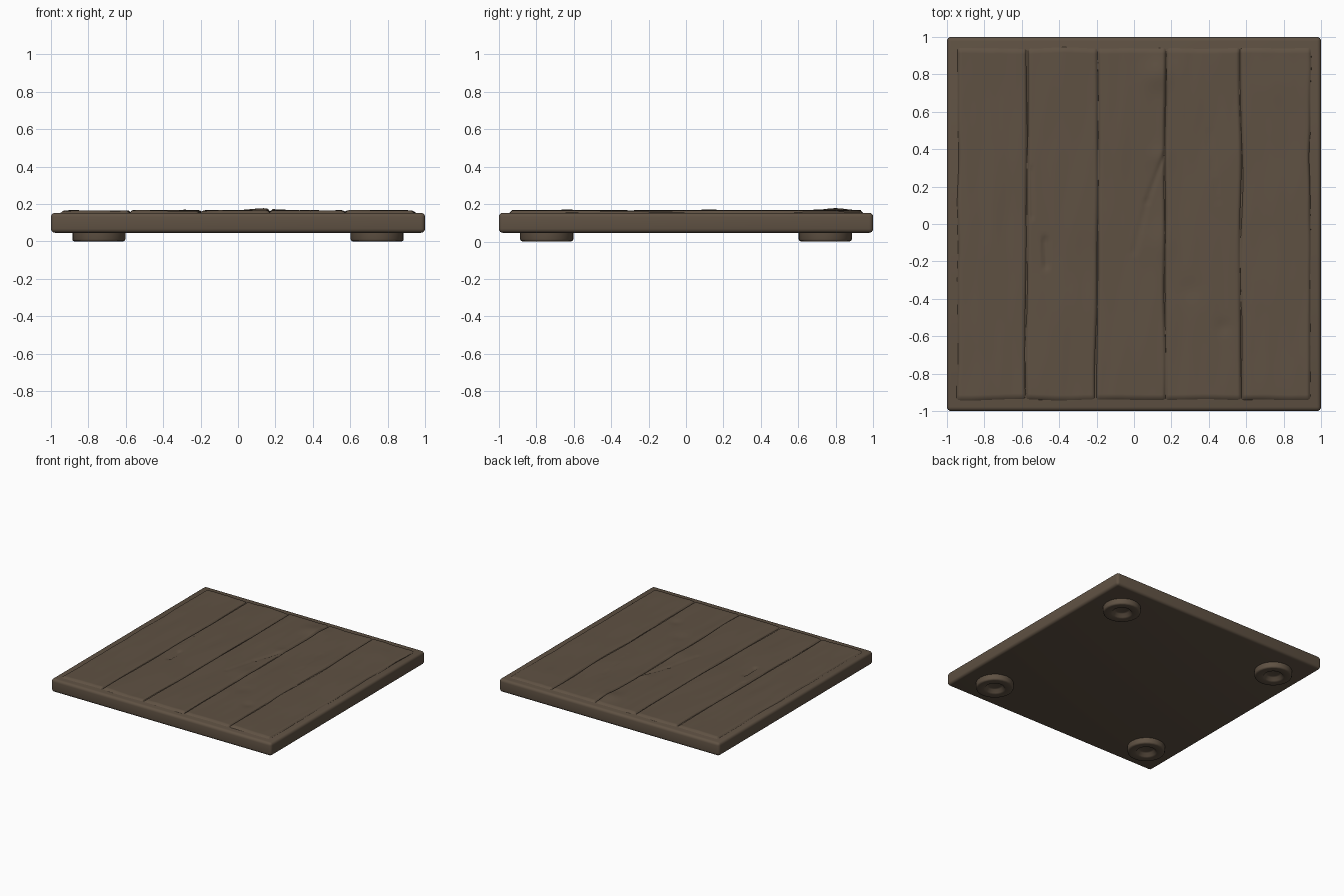
import bpy, bmesh, math
from mathutils import Vector, noise

if "Cube" in bpy.data.objects:
    bpy.data.objects.remove(bpy.data.objects["Cube"])

wood = bpy.data.materials.new("dark brown wood")
wood.diffuse_color = (0.115, 0.083, 0.056, 1)
wood.use_nodes = True
wood.node_tree.nodes["Principled BSDF"].inputs["Base Color"].default_value = wood.diffuse_color


def add(name, bm, angle=40):
    bmesh.ops.recalc_face_normals(bm, faces=bm.faces)
    me = bpy.data.meshes.new(name)
    bm.to_mesh(me)
    bm.free()
    me.materials.append(wood)
    ob = bpy.data.objects.new(name, me)
    bpy.context.collection.objects.link(ob)
    bpy.ops.object.select_all(action='DESELECT')
    ob.select_set(True)
    bpy.context.view_layer.objects.active = ob
    bpy.ops.object.shade_smooth_by_angle(angle=math.radians(angle))
    return ob


def gauss(d, w):
    return math.exp(-(d / w) ** 2)


def seg_dist(p, a, b):
    a, b = Vector(a), Vector(b)
    t = max(0, min(1, (p - a).dot(b - a) / (b - a).length_squared))
    return (p - a - (b - a) * t).length


# Square base slab with softly rounded edges
bm = bmesh.new()
bmesh.ops.create_cube(bm, size=1)
for v in bm.verts:
    v.co = (v.co.x * 2, v.co.y * 2, 0.1 + v.co.z * 0.107)
bmesh.ops.bevel(bm, geom=bm.edges[:], offset=0.022, segments=4,
                profile=0.5, affect='EDGES')
add("base_slab", bm)

# Cracks (start, end, width, depth) and swellings (centre, radius, height)
CRACKS = [((0.16, 0.37), (0.07, 0.12), 0.010, 0.007),
          ((0.07, 0.12), (0.0, -0.15), 0.010, 0.005),
          ((-0.475, -0.08), (-0.47, -0.23), 0.011, 0.014),
          ((-0.55, 0.30), (-0.545, 0.03), 0.007, 0.006),
          ((0.45, 0.12), (0.40, 0.5), 0.008, 0.003)]
BUMPS = [((0.13, 0.80), 0.08, 0.012), ((0.13, 0.36), 0.05, 0.005),
         ((0.12, -0.1), 0.10, 0.006), ((-0.35, 0.0), 0.2, 0.003),
         ((0.78, 0.75), 0.12, 0.005), ((0.3, -0.35), 0.06, -0.004),
         ((0.48, -0.55), 0.04, -0.005)]


def height(x, y, seed):
    p = Vector((x, y))
    z = 0.165
    z += 0.005 * noise.noise(Vector((x * 4, y * 2.2, seed)))
    z += 0.0025 * noise.noise(Vector((x * 14, y * 3, seed + 5)))
    for a, b, w, d in CRACKS:
        z -= d * gauss(seg_dist(p, a, b), w)
    for c, r, h in BUMPS:
        z += h * gauss((p - Vector(c)).length, r)
    return z


# Five weathered boards, worn down along their edges
LIMIT = 0.945
seams = [-LIMIT, -0.575, -0.197, 0.168, 0.57, LIMIT]
NX, NY = 36, 110


def seam_x(i, y):
    if i in (0, 5):
        return seams[i] + 0.008 * noise.noise(Vector((i, y * 4, 2)))
    return seams[i] + 0.012 * noise.noise(Vector((i * 3.7, y * 1.6, 9)))


for i in range(5):
    bm = bmesh.new()
    rows = []
    for k in range(NY + 1):
        t = k / NY
        row = []
        for j in range(NX + 1):
            # Samples are packed toward the board sides
            s = 0.5 - 0.5 * math.cos(math.pi * j / NX)
            y = (2 * t - 1) * LIMIT
            x0, x1 = seam_x(i, y), seam_x(i + 1, y)
            x = x0 + (x1 - x0) * s
            y += (2 * t - 1) * 0.008 * noise.noise(Vector((x * 4, 3, t)))
            worn0 = 0.7 + 0.6 * noise.noise(Vector((i * 5, y * 2, 1)))
            worn1 = 0.7 + 0.6 * noise.noise(Vector((i * 5 + 5, y * 2, 1)))
            drop = 0.017 * worn0 * gauss(x - x0, 0.009)
            drop += 0.017 * worn1 * gauss(x1 - x, 0.009)
            z = height(x, y, i * 7.3) - drop
            if k in (0, NY) or j in (0, NX):
                z = 0.148
            row.append(bm.verts.new((x, y, z)))
        rows.append(row)
    for a, b in zip(rows, rows[1:]):
        for j in range(NX):
            bm.faces.new((a[j], a[j + 1], b[j + 1], b[j]))
    ob = add("board_%d" % (i + 1), bm, 60)
    if ob.data.polygons[NX * NY // 2].normal.z < 0:
        ob.data.flip_normals()

# Four round feet with a hollow in the underside
PROFILE = [(0.142, 0.06), (0.142, 0.012), (0.138, 0.003), (0.128, 0.0),
           (0.085, 0.0), (0.072, 0.006), (0.06, 0.028), (0.045, 0.032)]
N = 24
for sx, xn in ((-1, "left"), (1, "right")):
    for sy, yn in ((-1, "front"), (1, "back")):
        bm = bmesh.new()
        rings = [[bm.verts.new((sx * 0.744 + r * math.cos(2 * math.pi * n / N),
                                sy * 0.744 + r * math.sin(2 * math.pi * n / N), z))
                  for n in range(N)] for r, z in PROFILE]
        for a, b in zip(rings, rings[1:]):
            for n in range(N):
                m = (n + 1) % N
                bm.faces.new((a[n], a[m], b[m], b[n]))
        bm.faces.new(rings[-1])
        bm.faces.new(rings[0])
        add("foot_%s_%s" % (yn, xn), bm, 50)
